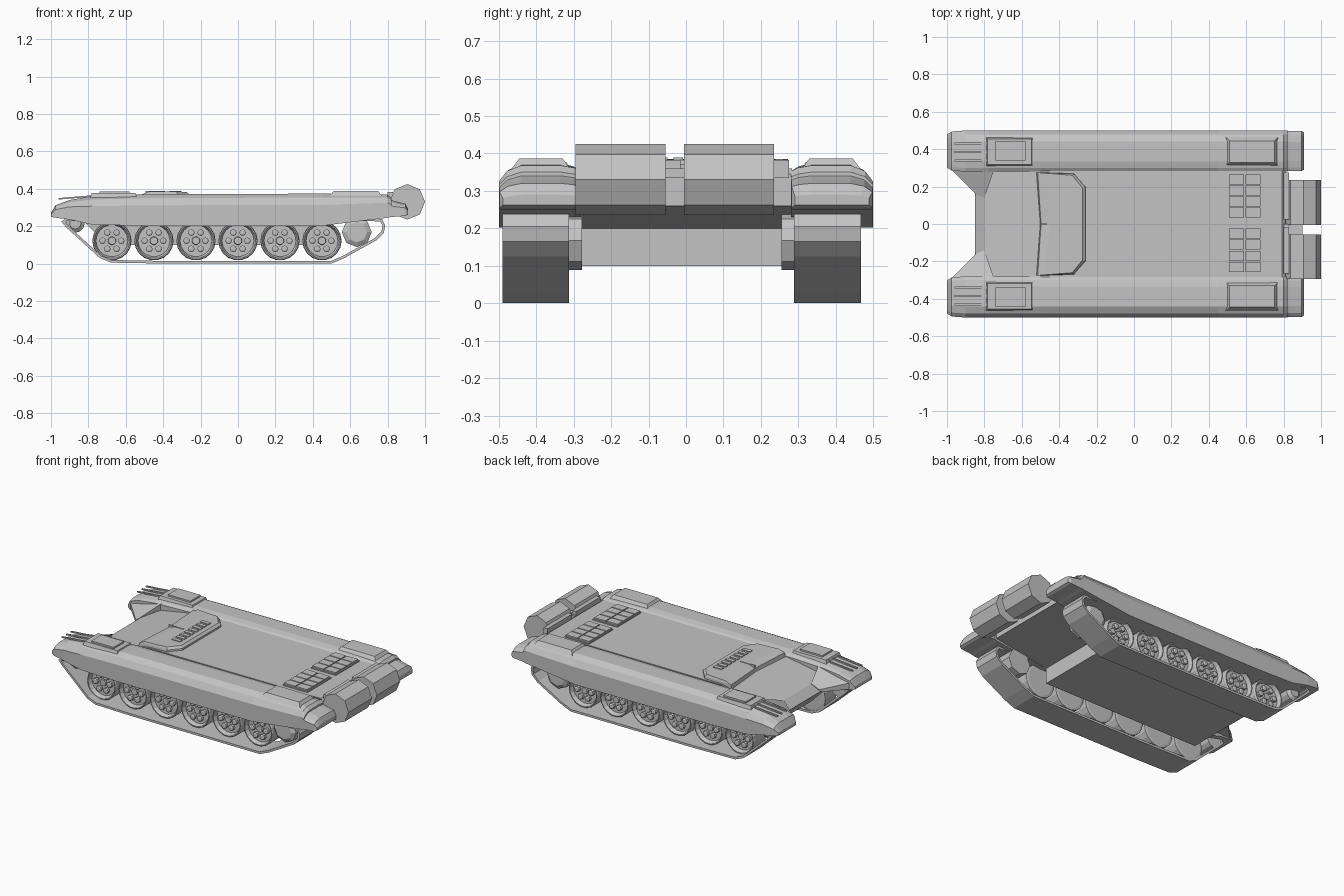
import bpy, bmesh
from math import sin, cos, pi
from mathutils import Vector

cube = bpy.data.objects.get("Cube")
if cube:
    bpy.data.objects.remove(cube)

GREY = (0.55, 0.55, 0.55, 1)
paint = bpy.data.materials.new("plain grey")
paint.use_nodes = True
paint.diffuse_color = GREY
paint.node_tree.nodes["Principled BSDF"].inputs["Base Color"].default_value = GREY
paint.node_tree.nodes["Principled BSDF"].inputs["Roughness"].default_value = 0.8

GEAR_MID = -0.0115  # the running gear sits slightly off centre


def loft(name, rings, closed=False, flip=None):
    """Skin a list of equal rings; flip mirrors the part across y = flip."""
    bm = bmesh.new()
    if flip is not None:
        rings = [[(x, 2 * flip - y, z) for x, y, z in r] for r in rings]
    vr = [[bm.verts.new(p) for p in r] for r in rings]
    n = len(vr[0])
    pairs = list(zip(vr, vr[1:])) + ([(vr[-1], vr[0])] if closed else [])
    for a, b in pairs:
        for i in range(n):
            j = (i + 1) % n
            bm.faces.new((a[i], a[j], b[j], b[i]))
    if not closed:
        bm.faces.new(vr[0])
        bm.faces.new(vr[-1])
    bmesh.ops.recalc_face_normals(bm, faces=bm.faces)
    me = bpy.data.meshes.new(name)
    bm.to_mesh(me)
    bm.free()
    me.materials.append(paint)
    ob = bpy.data.objects.new(name, me)
    bpy.context.collection.objects.link(ob)
    return ob


def prism(name, profile, y0, y1, flip=None):
    """Extrude an x-z profile along y."""
    return loft(name, [[(x, y, z) for x, z in profile] for y in (y0, y1)], flip=flip)


def rect(x0, x1, y0, y1, z):
    return [(x0, y0, z), (x1, y0, z), (x1, y1, z), (x0, y1, z)]


def box(name, x0, x1, y0, y1, z0, z1, flip=None, taper=0.0):
    t = taper
    return loft(name, [rect(x0, x1, y0, y1, z0),
                       rect(x0 + t, x1 - t, y0 + t, y1 - t, z1)], flip=flip)


def lathe(name, cx, cz, profile, sides, flip=None):
    """Turn (radius, y) pairs around an axis parallel to y."""
    ring = [2 * pi * i / sides for i in range(sides)]
    return loft(name, [[(cx + r * cos(a), y, cz + r * sin(a)) for a in ring]
                       for r, y in profile], flip=flip)


# Central hull
prism("hull", [(-0.85, 0.25), (-0.8, 0.295), (-0.52, 0.345), (-0.45, 0.358), (0.79, 0.36),
               (0.81, 0.345), (0.81, 0.26), (0.43, 0.2), (0.43, 0.1), (-0.7, 0.1)],
      -0.283, 0.283)

# Fender: arched cross-section (y, height fraction) swept through stations
ARCH = [(0.5, 0), (0.5, 0.65), (0.478, 0.88), (0.44, 1), (0.335, 1),
        (0.3, 0.95), (0.28, 0.87), (0.28, 0)]
STATIONS = [(-1, 0.25, 0.27, 0.8), (-0.975, 0.245, 0.312, 0.95), (-0.9, 0.235, 0.34, 1),
            (-0.78, 0.208, 0.36, 1), (-0.5, 0.202, 0.37, 1), (0.45, 0.202, 0.374, 1),
            (0.8, 0.245, 0.368, 1), (0.82, 0.25, 0.35, 1)]
FLAP = [(0.815, 0.25, 0.342, 0.98), (0.835, 0.25, 0.335, 0.98),
        (0.895, 0.255, 0.32, 0.98), (0.91, 0.262, 0.29, 0.9)]


def arch_rings(stations):
    return [[(x, 0.39 + (y - 0.39) * s, lo + f * (hi - lo)) for y, f in ARCH]
            for x, lo, hi, s in stations]


for side, flip in (("left", None), ("right", 0.0)):
    loft(side + "_fender", arch_rings(STATIONS), flip=flip)
    loft(side + "_mud_flap", arch_rings(FLAP), flip=flip)
    # Inner wedge between glacis and fender
    loft(side + "_nose_wedge",
         [[(-0.97, 0.285, 0.25), (-0.845, 0.16, 0.245), (-0.8, 0.14, 0.25), (-0.75, 0.285, 0.25)],
          [(-0.97, 0.285, 0.29), (-0.845, 0.16, 0.262), (-0.8, 0.14, 0.297),
           (-0.75, 0.285, 0.345)]], flip=flip)
    # Stowage boxes with raised lids
    box(side + "_front_bin", -0.79, -0.54, 0.31, 0.462, 0.352, 0.376, flip, 0.008)
    box(side + "_front_bin_lid", -0.74, -0.58, 0.34, 0.445, 0.37, 0.386, flip)
    box(side + "_rear_bin", 0.49, 0.77, 0.31, 0.465, 0.36, 0.387, flip, 0.02)
    # Thin rods ahead of the front box
    for k in range(3):
        y = 0.34 + 0.045 * k
        loft(side + "_guard_rod", [[(x, y + dy, z + dz) for dy, dz in
             ((-0.005, -0.004), (0.005, -0.004), (0.005, 0.004), (-0.005, 0.004))]
             for x, z in ((-0.96, 0.346), (-0.77, 0.362))], flip=flip)
    # Splash plate half, with a steep bent front edge
    loft(side + "_splash_plate",
         [[(-0.525, 0.275, 0.33), (-0.505, 0, 0.33), (-0.26, 0, 0.33),
           (-0.26, 0.2, 0.33), (-0.32, 0.272, 0.33)],
          [(-0.515, 0.275, 0.37), (-0.497, 0, 0.37), (-0.26, 0, 0.37),
           (-0.26, 0.198, 0.37), (-0.322, 0.268, 0.37)],
          [(-0.475, 0.272, 0.385), (-0.45, 0, 0.385), (-0.275, 0, 0.383),
           (-0.275, 0.192, 0.383), (-0.33, 0.26, 0.385)]], flip=flip)

# Centre seam and vent slats on the splash plate
box("splash_plate_seam", -0.495, -0.39, -0.004, 0.004, 0.36, 0.388)
for k in range(8):
    y = -0.16 + 0.042 * k
    box("splash_plate_slat", -0.365, -0.305, y, y + 0.026, 0.375, 0.389)

# Engine grilles: base and raised tiles
for y0 in (-0.262, 0.028):
    box("grille_base", 0.505, 0.682, y0, y0 + 0.245, 0.35, 0.366)
    for i in range(2):
        for j in range(4):
            x, y = 0.509 + 0.086 * i, y0 + 0.006 + 0.0595 * j
            box("grille_tile", x, x + 0.08, y, y + 0.053, 0.36, 0.375)

# Rear drums and their mounts
for y0 in (-0.295, -0.005):
    lathe("rear_drum", 0.905, 0.33, [(0.095, y0), (0.095, y0 + 0.24)], 8)
    box("drum_mount", 0.8, 0.828, y0 + 0.03, y0 + 0.28, 0.335, 0.383)
box("drum_bracket", 0.8, 0.9, -0.06, 0, 0.335, 0.36)

# Track belt outline, offset inwards for thickness
BELT = [Vector(p) for p in (
    (-0.68, 0.005), (-0.4, 0), (0.5, 0), (0.57, 0.03), (0.74, 0.125), (0.78, 0.165),
    (0.787, 0.205), (0.77, 0.238), (0.7, 0.242), (-0.92, 0.242), (-0.945, 0.225),
    (-0.92, 0.195), (-0.74, 0.03))]


def inset(points, d):
    out = []
    for i, p in enumerate(points):
        a = (p - points[i - 1]).normalized()
        b = (points[(i + 1) % len(points)] - p).normalized()
        m = (Vector((-a.y, a.x)) + Vector((-b.y, b.x))).normalized()
        out.append(p + m * d / max(0.5, m.dot(Vector((-a.y, a.x)))))
    return out


INNER = inset(BELT, 0.014)
# Road wheels are dished and sit well inside the belt edge
WHEEL = [(0.02, -0.422), (0.022, -0.412), (0.085, -0.412), (0.095, -0.438), (0.101, -0.438),
         (0.105, -0.43), (0.105, -0.315), (0.09, -0.312)]

for side, flip in (("right", None), ("left", GEAR_MID)):
    loft(side + "_track", [[(p.x, y, p.y) for p in loop] for loop, y in
         ((BELT, -0.49), (BELT, -0.312), (INNER, -0.312), (INNER, -0.49))],
         closed=True, flip=flip)
    # Six road wheels with studs
    for k in range(6):
        cx = -0.674 + 0.2246 * k
        lathe(side + "_road_wheel", cx, 0.122, WHEEL, 18, flip)
        for s in range(6):
            a = pi / 3 * s
            lathe(side + "_wheel_stud", cx + 0.05 * cos(a), 0.122 + 0.05 * sin(a),
                  [(0.018, -0.4), (0.018, -0.43), (0.011, -0.434)], 8, flip)
    # Drive sprocket and front idler
    lathe(side + "_sprocket", 0.635, 0.168,
          [(0.055, -0.44), (0.08, -0.425), (0.08, -0.278)], 8, flip)
    lathe(side + "_idler", -0.87, 0.215,
          [(0.03, -0.44), (0.05, -0.425), (0.05, -0.312)], 12, flip)
